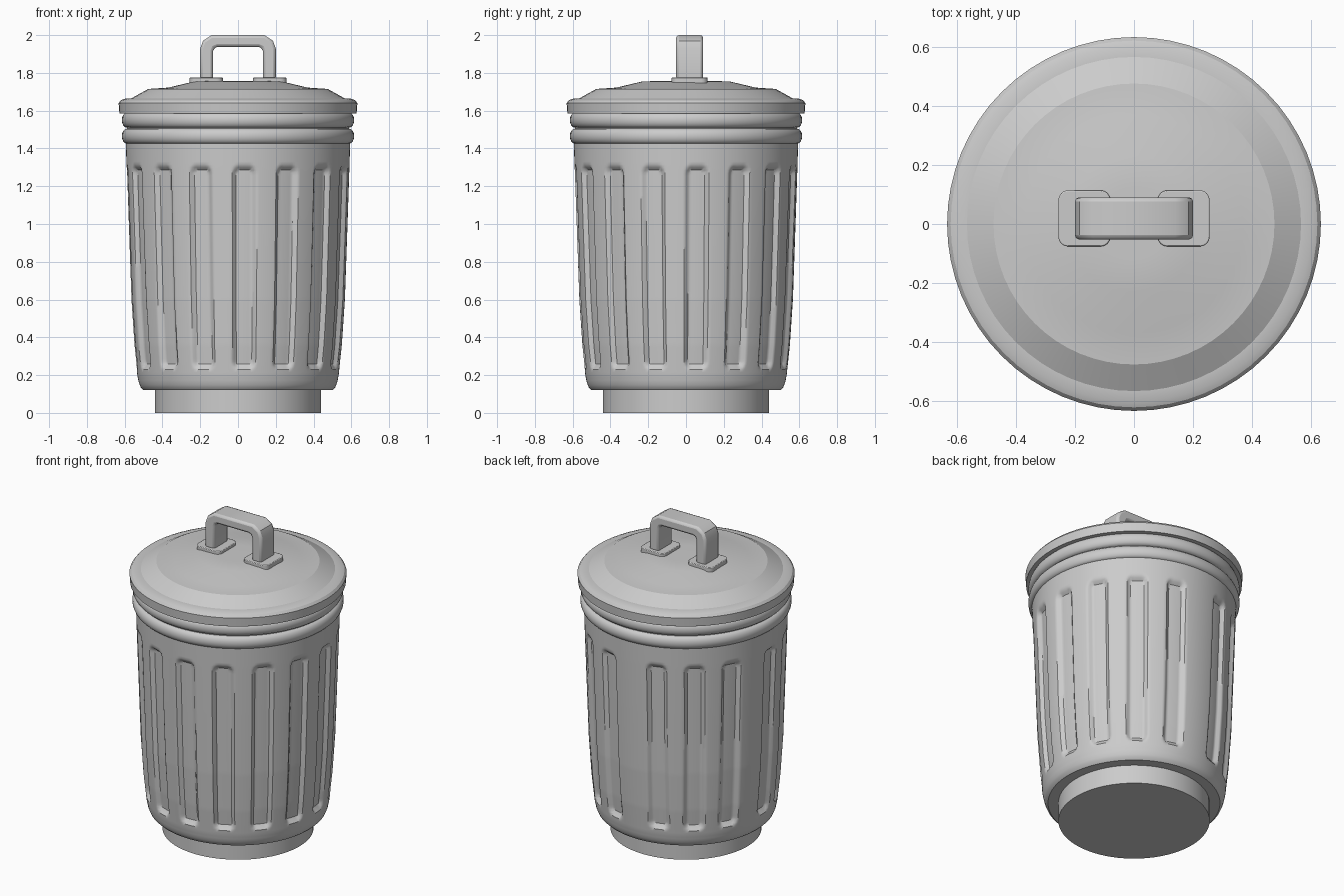
import bpy, bmesh, math

if "Cube" in bpy.data.objects:
    bpy.data.objects.remove(bpy.data.objects["Cube"])

grey = bpy.data.materials.new("galvanised grey")
grey.diffuse_color = (0.6, 0.6, 0.6, 1)
grey.use_nodes = True
grey.node_tree.nodes["Principled BSDF"].inputs["Base Color"].default_value = grey.diffuse_color


def finish(bm, name, angle=35):
    bmesh.ops.recalc_face_normals(bm, faces=bm.faces)
    mesh = bpy.data.meshes.new(name)
    bm.to_mesh(mesh)
    bm.free()
    mesh.materials.append(grey)
    ob = bpy.data.objects.new(name, mesh)
    bpy.context.collection.objects.link(ob)
    bpy.ops.object.select_all(action='DESELECT')
    ob.select_set(True)
    bpy.context.view_layer.objects.active = ob
    bpy.ops.object.shade_smooth_by_angle(angle=math.radians(angle))
    return ob


def lathe(name, profile, segments, dent=None, angle=35):
    """Closed solid of revolution; dent(azimuth, r, z) pushes the wall inward."""
    bm = bmesh.new()
    rings = []
    for r, z in profile:
        ring = []
        for i in range(segments):
            a = 2 * math.pi * i / segments
            rr = r - (dent(a, r, z) if dent else 0)
            ring.append(bm.verts.new((rr * math.cos(a), rr * math.sin(a), z)))
        rings.append(ring)
    for lo, hi in zip(rings, rings[1:]):
        for i in range(segments):
            j = (i + 1) % segments
            bm.faces.new((lo[i], lo[j], hi[j], hi[i]))
    bm.faces.new(rings[0][::-1])
    bm.faces.new(rings[-1])
    return finish(bm, name, angle)


def extrude(name, outline, to_point, offset, bevel):
    """Extrude a flat outline by offset and soften its edges."""
    bm = bmesh.new()
    face = bm.faces.new([bm.verts.new(to_point(p)) for p in outline])
    new = bmesh.ops.extrude_face_region(bm, geom=[face])
    verts = [v for v in new["geom"] if isinstance(v, bmesh.types.BMVert)]
    bmesh.ops.translate(bm, verts=verts, vec=offset)
    ob = finish(bm, name)
    mod = ob.modifiers.new("soft edges", 'BEVEL')
    mod.width, mod.segments = bevel, 2
    mod.limit_method, mod.angle_limit = 'ANGLE', math.radians(40)
    return ob


# Recessed flutes: eleven evenly spaced, then two wider gaps at the back
FLUTES = [-156 + 23.1 * i for i in range(11)] + [108, 130, 152, 182]
FLUTE_Z, HALF_W, HALF_H, CORNER, DEPTH = 0.77, 0.066, 0.54, 0.04, 0.024


def flute(a, r, z):
    deg = math.degrees(a)
    off = min(abs((deg - f + 180) % 360 - 180) for f in FLUTES)
    dx = math.radians(off) * r - HALF_W + CORNER
    dz = abs(z - FLUTE_Z) - HALF_H + CORNER
    dist = math.hypot(max(dx, 0), max(dz, 0)) + min(max(dx, dz), 0) - CORNER
    t = min(max(-dist / 0.025, 0), 1)
    return DEPTH * t * t * (3 - 2 * t)


# Foot ring
lathe("foot", [(0.44, 0), (0.44, 0.14)], 64)

# Fluted body with its rounded bottom edge
key = [(0.50, 0.12), (0.515, 0.135), (0.525, 0.16), (0.533, 0.2), (0.55, 0.36),
       (0.566, 0.6), (0.58, 1.0), (0.59, 1.3), (0.594, 1.44)]
wall = []
for (r0, z0), (r1, z1) in zip(key, key[1:]):
    n = max(1, round((z1 - z0) / 0.015))
    wall += [(r0 + (r1 - r0) * i / n, z0 + (z1 - z0) * i / n) for i in range(n)]
lathe("body", wall + [key[-1]], 360, flute)

# Two rolled beads under the lid
beads = [(0.59, 1.425)]
for z in (1.465, 1.55):
    for i in range(9):
        a = math.pi * (i / 8 - 0.5)
        beads.append((0.588 + 0.027 * math.cos(a), z + 0.04 * math.sin(a)))
lathe("rolled_beads", beads + [(0.588, 1.6)], 96, angle=60)

# Stepped lid
lathe("lid", [(0.628, 1.585), (0.632, 1.64), (0.62, 1.655), (0.60, 1.663),
              (0.565, 1.665), (0.475, 1.715), (0.37, 1.722), (0.23, 1.755),
              (0.12, 1.757)], 64, angle=22)

# Handle bar, profile mirrored across x
half = [(0.2, 1.765), (0.2, 1.93), (0.185, 1.97), (0.14, 2.0)]
inner = [(0.11, 1.938), (0.125, 1.932), (0.132, 1.915), (0.132, 1.765)]
bar = half + [(-x, z) for x, z in half[::-1]]
bar += [(-x, z) for x, z in inner[::-1]] + inner
extrude("handle", bar, lambda p: (p[0], -0.052, p[1]), (0, 0.142, 0), 0.014)

# Handle mounting pads with rounded corners
for side, name in ((-1, "left_handle_pad"), (1, "right_handle_pad")):
    pad = []
    for k, (sx, sy) in enumerate(((1, 1), (-1, 1), (-1, -1), (1, -1))):
        for i in range(5):
            a = math.pi / 2 * (k + i / 4)
            pad.append((side * 0.168 + sx * 0.055 + 0.033 * math.cos(a),
                        0.019 + sy * 0.062 + 0.033 * math.sin(a)))
    extrude(name, pad, lambda p: (p[0], p[1], 1.72), (0, 0, 0.056), 0.004)
